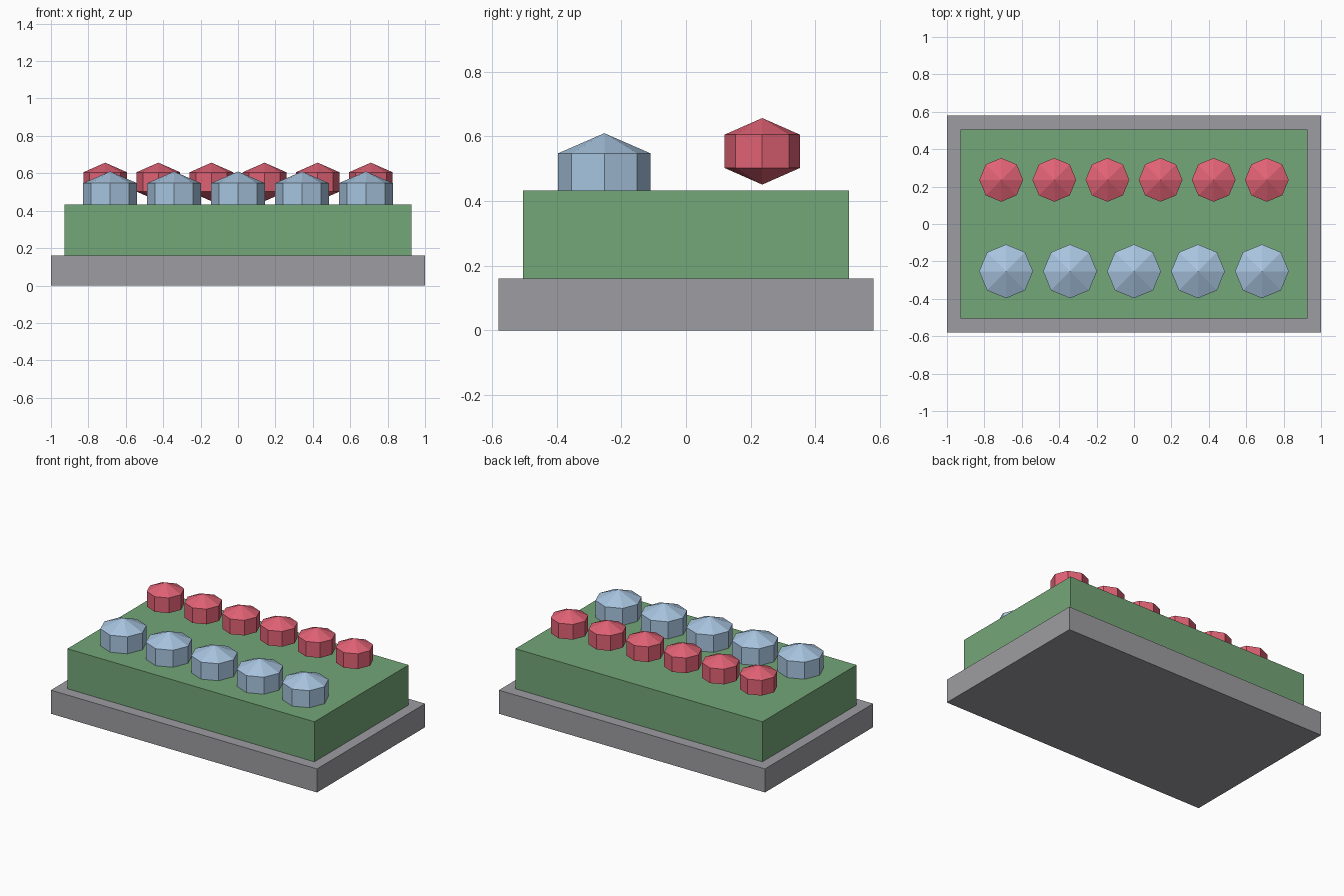
import bpy

cube = bpy.data.objects.get("Cube")
if cube:
    bpy.data.objects.remove(cube, do_unlink=True)


def material(name, rgb):
    mat = bpy.data.materials.new(name)
    mat.use_nodes = True
    color = (*rgb, 1)
    mat.diffuse_color = color
    mat.node_tree.nodes["Principled BSDF"].inputs["Base Color"].default_value = color
    return mat


def finish(name, mat):
    obj = bpy.context.object
    obj.name = name
    obj.data.name = name
    obj.data.materials.append(mat)
    return obj


def slab(name, width, depth, bottom, top, mat):
    bpy.ops.mesh.primitive_cube_add(size=1, location=(0, 0, (bottom + top) / 2))
    obj = finish(name, mat)
    obj.scale = (width, depth, top - bottom)


def gem_row(name, count, spacing, y, z, radius, half_height, mat):
    # Each gem is an eight-sided double pyramid
    for i in range(count):
        x = (i - (count - 1) / 2) * spacing
        bpy.ops.mesh.primitive_uv_sphere_add(segments=8, ring_count=2, radius=1,
                                             location=(x, y, z))
        obj = finish(f"{name}_{i + 1}", mat)
        obj.scale = (radius, radius, half_height)


grey = material("stone grey", (0.34, 0.34, 0.36))
green = material("leaf green", (0.175, 0.385, 0.19))
blue = material("pale blue", (0.39, 0.555, 0.74))
red = material("rose red", (0.75, 0.122, 0.178))

# Base and raised block
slab("base_plate", 2, 1.16, 0, 0.16, grey)
slab("raised_block", 1.856, 1.01, 0.16, 0.432, green)

# Front row rests in the block, back row hovers just above it
gem_row("front_gem", 5, 0.342, -0.253, 0.485, 0.166, 0.125, blue)
gem_row("back_gem", 6, 0.284, 0.236, 0.554, 0.135, 0.103, red)
